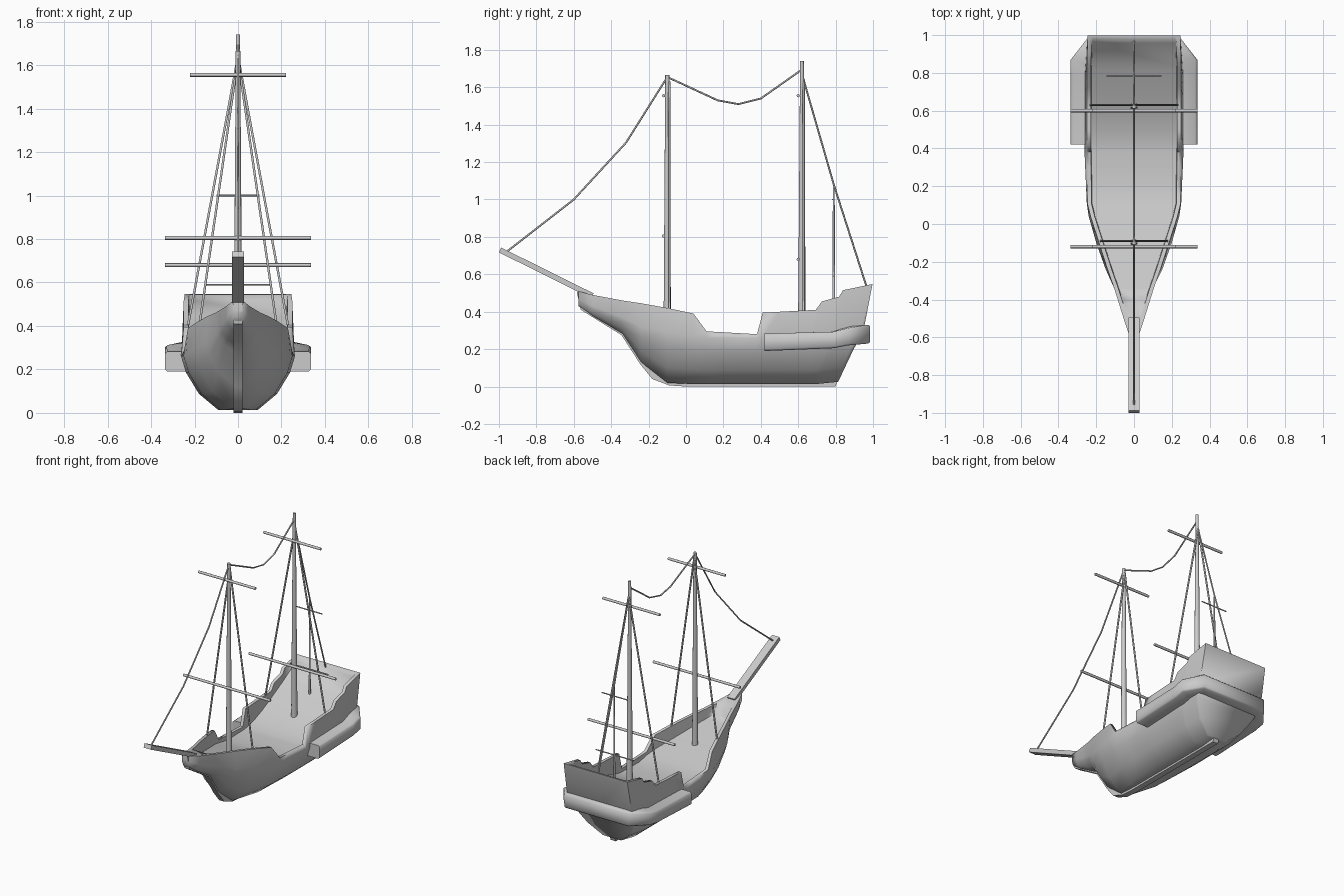
import bpy, bmesh, math
from mathutils import Vector

cube = bpy.data.objects.get("Cube")
if cube:
    bpy.data.objects.remove(cube, do_unlink=True)

GREY = (0.6, 0.6, 0.6, 1.0)
mat = bpy.data.materials.new("plain grey")
mat.use_nodes = True
mat.diffuse_color = GREY
mat.node_tree.nodes["Principled BSDF"].inputs["Base Color"].default_value = GREY


def interp(table, t):
    """Linear interpolation of rows keyed by their first value."""
    if t <= table[0][0]:
        return list(table[0][1:])
    for a, b in zip(table, table[1:]):
        if t <= b[0]:
            f = (t - a[0]) / (b[0] - a[0])
            return [p + (q - p) * f for p, q in zip(a[1:], b[1:])]
    return list(table[-1][1:])


def loft(name, rings, smooth=40, mirrored_caps=False):
    """Skin closed rings of points and close both ends."""
    bm = bmesh.new()
    rows = [[bm.verts.new(p) for p in ring] for ring in rings]
    n = len(rows[0])
    for a, b in zip(rows, rows[1:]):
        for i in range(n):
            j = (i + 1) % n
            bm.faces.new((a[i], a[j], b[j], b[i]))
    for row in (rows[0], rows[-1]):
        if mirrored_caps:
            for i in range(n // 2 - 1):
                bm.faces.new((row[i], row[i + 1], row[n - 2 - i], row[n - 1 - i]))
        else:
            bm.faces.new(row)
    bmesh.ops.recalc_face_normals(bm, faces=bm.faces)
    mesh = bpy.data.meshes.new(name)
    bm.to_mesh(mesh)
    bm.free()
    mesh.materials.append(mat)
    mesh.shade_smooth()
    mesh.set_sharp_from_angle(angle=math.radians(smooth))
    obj = bpy.data.objects.new(name, mesh)
    bpy.context.collection.objects.link(obj)
    return obj


def tube(name, points, r_start, r_end=None, sides=6):
    """Round rod or rope through a list of points."""
    pts = [Vector(p) for p in points]
    r_end = r_start if r_end is None else r_end
    rings = []
    for i, p in enumerate(pts):
        d = (pts[min(i + 1, len(pts) - 1)] - pts[max(i - 1, 0)]).normalized()
        side = d.cross(Vector((0, 1, 0)) if abs(d.x) > 0.9 else Vector((1, 0, 0))).normalized()
        up = d.cross(side)
        r = r_start + (r_end - r_start) * i / (len(pts) - 1)
        angles = [2 * math.pi * k / sides for k in range(sides)]
        rings.append([p + side * r * math.cos(a) + up * r * math.sin(a) for a in angles])
    return loft(name, rings, smooth=65)


# Hull stations: y, keel z, keel half width, wale z, wale half width, rail z, rail half width
stations = [
    (-0.575, .43, .015, .47, .03, .51, .03),
    (-0.5, .375, .015, .43, .055, .49, .055),
    (-0.34, .28, .015, .37, .1, .46, .105),
    (-0.24, .13, .018, .32, .15, .445, .14),
    (-0.1, .02, .03, .29, .2, .42, .185),
    (0.04, .013, .06, .27, .24, .39, .23),
    (0.11, .013, .08, .26, .25, .295, .247),
    (0.38, .013, .09, .26, .262, .28, .25),
    (0.41, .013, .09, .26, .262, .395, .25),
    (0.7, .013, .09, .265, .26, .41, .25),
    (0.73, .013, .09, .265, .26, .455, .25),
    (0.82, .013, .09, .265, .26, .48, .25),
    (0.84, .014, .09, .27, .26, .515, .25),
    (1.0, .025, .07, .28, .25, .548, .245),
]
# Deck height along y, and how far the stern rake pulls each height forward
deck = [(-0.4, .41), (-0.1, .33), (0.2, .257), (0.4, .26), (0.5, .28),
        (0.62, .325), (0.82, .43), (0.96, .52)]
rake = [(0.02, .68), (0.22, .84), (0.3, .93), (0.35, .965), (0.5, 1), (0.55, .995)]
AFT = 0.41
RIM = 0.022


def hull_ring(y):
    zk, wk, zw, ww, zt, wt = interp(stations, y)
    half = [(wk + (ww - wk) * g, zk + (zw - zk) * f)
            for f, g in ((0, 0), (.3, .52), (.7, .87), (1, 1))]
    inner = max(wt - RIM, .006)
    solid = y < -0.41 or y > 0.97
    floor = zt if solid else min(interp(deck, y)[0], zt - .02)
    half += [(wt, zt), (inner, zt), (inner - .003, floor)]

    def place(x, z):
        s = interp(rake, z)[0] if y > AFT else 1
        return (x, AFT + (y - AFT) * s, z)
    return [place(x, z) for x, z in half] + [place(-x, z) for x, z in reversed(half)]


ys = sorted([s[0] for s in stations] + [-0.42, -0.4, 0.2, 0.3, 0.5, 0.6, 0.96, 0.98])
loft("hull", [hull_ring(y) for y in ys], smooth=75, mirrored_caps=True)

# Keel and stem strip
stem = [(-0.583, .5), (-0.562, .41), (-0.345, .275), (-0.245, .12),
        (-0.18, .04), (-0.09, .006), (0, 0), (0.8, 0)]
loft("keel", [[(-.02, y, z), (.02, y, z), (.02, y + .012, z + .035), (-.02, y + .012, z + .035)]
              for y, z in stem])

# Walkway around the stern: inner x, inner y, outer x, outer y, bottom z, top z
half_path = [
    (.24, .42, .335, .42, .19, .283),
    (.24, .78, .335, .79, .205, .293),
    (.24, .84, .335, .87, .22, .312),
    (.2, .9, .245, .985, .23, .33),
]


def walkway_ring(row, sign):
    xi, yi, xo, yo, low, high = row
    c = .009
    k = .88
    xm, ym = xi + (xo - xi) * k, yi + (yo - yi) * k
    return [(sign * x, y, z) for x, y, z in (
        (xi, yi, low), (xm, ym, low), (xo, yo, low + c),
        (xo, yo, high - c), (xm, ym, high), (xi, yi, high))]


loft("stern_walkway", [walkway_ring(r, 1) for r in half_path]
     + [walkway_ring(r, -1) for r in reversed(half_path)], smooth=75)

# Bowsprit
loft("bowsprit", [[(x, y + dy, z + dz) for x, dy, dz in (
    (-.028, -.006, -.013), (.028, -.006, -.013), (.028, .006, .013), (-.028, .006, .013))]
    for y, z in ((-0.994, .73), (-0.5, .485))])

# Masts: name, y, foot, head, foot radius, head radius
masts = (("fore_mast", -0.1, .3, 1.665, .02, .011),
         ("main_mast", 0.62, .3, 1.74, .021, .01),
         ("mizzen_mast", 0.79, .4, 1.07, .007, .005))
for name, y, foot, head, r0, r1 in masts:
    tube(name, [(0, y, foot), (0, y, head)], r0, r1, sides=10)

# Yards: name, y, z, half length, radius
yards = (("fore_upper_yard", -0.12, 1.555, .22, .009),
         ("fore_lower_yard", -0.12, .805, .335, .009),
         ("main_upper_yard", 0.6, 1.555, .22, .009),
         ("main_lower_yard", 0.6, .68, .335, .009),
         ("mizzen_upper_yard", 0.785, 1.0, .1, .004),
         ("mizzen_lower_yard", 0.785, .59, .145, .004))
for name, y, z, reach, r in yards:
    tube(name, [(-reach, y, z), (reach, y, z)], r, sides=8)

# Shrouds, one on each side of the two tall masts
for mast, y, x, z, top in (("fore", -0.09, .178, .4, 1.63), ("main", 0.63, .236, .37, 1.64)):
    for side, sign in (("left", 1), ("right", -1)):
        tube(mast + "_shroud_" + side, [(0, y, top), (sign * x, y, z)], .006)

# Stays in the centre plane
stays = {
    "fore_stay": [(-0.96, .72), (-0.6, 1.0), (-0.32, 1.305), (-0.1, 1.655)],
    "middle_stay": [(-0.1, 1.655), (0.17, 1.53), (0.28, 1.51), (0.4, 1.54), (0.62, 1.695)],
    "back_stay": [(0.62, 1.67), (0.79, 1.08), (0.965, .535)],
}
for name, path in stays.items():
    tube(name, [(0, y, z) for y, z in path], .005)
